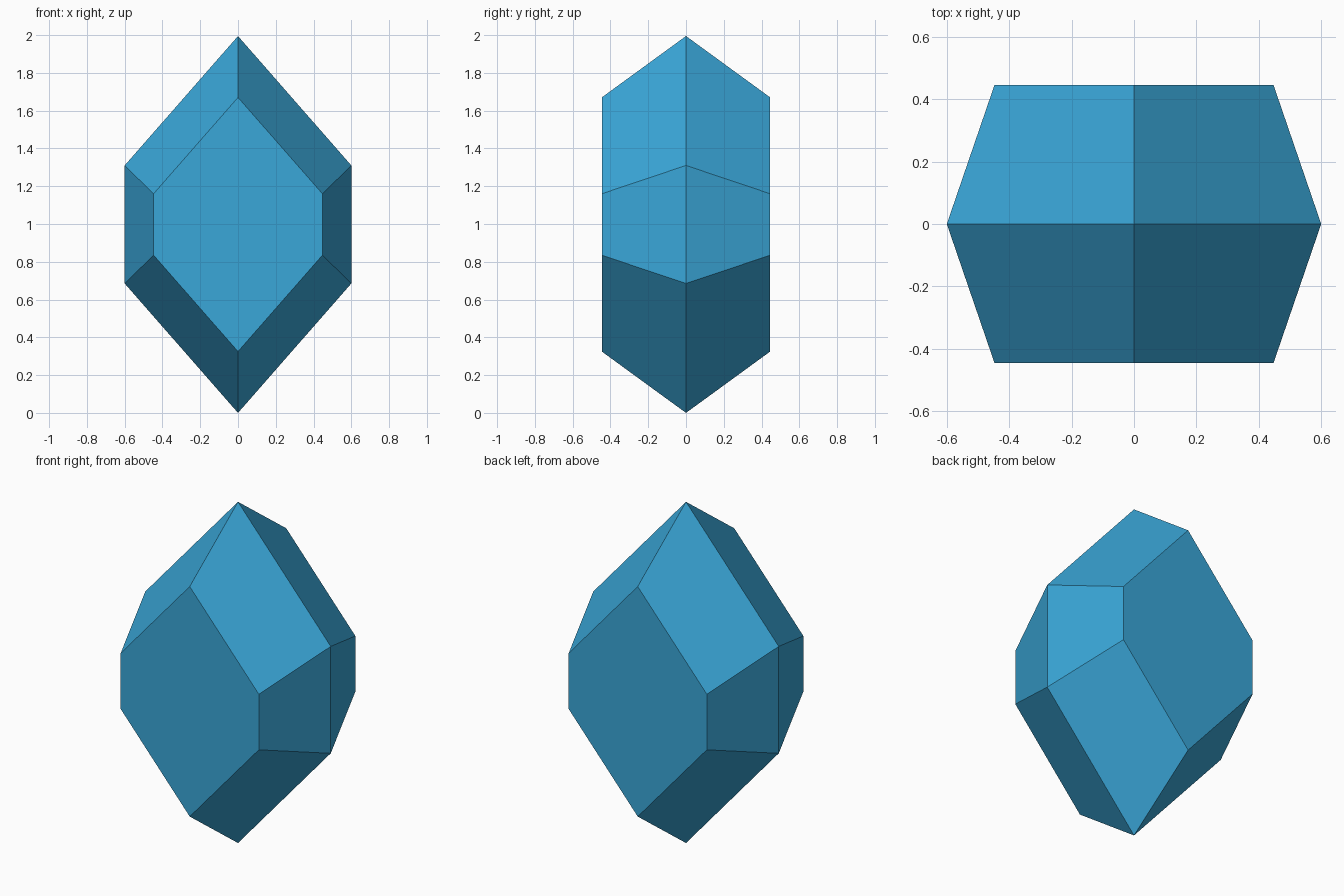
import bpy, bmesh

if "Cube" in bpy.data.objects:
    bpy.data.objects.remove(bpy.data.objects["Cube"])

CENTRE_Z = 1.0025

# One flat blue for the whole gem
blue = bpy.data.materials.new("crystal blue")
blue.diffuse_color = (0.042, 0.385, 0.69, 1)
blue.use_nodes = True
blue.node_tree.nodes["Principled BSDF"].inputs["Base Color"].default_value = blue.diffuse_color


def hexagon(bm, half_width, side_z, tip_z, y):
    """Upright six-sided outline in the xz plane."""
    pts = [(0, tip_z), (half_width, side_z), (half_width, -side_z),
           (0, -tip_z), (-half_width, -side_z), (-half_width, side_z)]
    return [bm.verts.new((x, y, z + CENTRE_Z)) for x, z in pts]


bm = bmesh.new()

# Small front outline, large middle girdle, small back outline
rings = [hexagon(bm, 0.447, 0.1625, 0.6725, -0.446),
         hexagon(bm, 0.6, 0.3125, 0.9975, 0),
         hexagon(bm, 0.447, 0.1625, 0.6725, 0.446)]

# Bevelled facets between the outlines, then the flat front and back
for a, b in zip(rings, rings[1:]):
    for i in range(6):
        j = (i + 1) % 6
        bm.faces.new((a[i], a[j], b[j], b[i]))
bm.faces.new(rings[0])
bm.faces.new(rings[-1])
bmesh.ops.recalc_face_normals(bm, faces=bm.faces[:])

# Rest the lower point on the floor
lowest = min(v.co.z for v in bm.verts)
bmesh.ops.translate(bm, verts=bm.verts[:], vec=(0, 0, -lowest))

mesh = bpy.data.meshes.new("crystal")
bm.to_mesh(mesh)
bm.free()
mesh.materials.append(blue)
bpy.context.collection.objects.link(bpy.data.objects.new("crystal", mesh))
